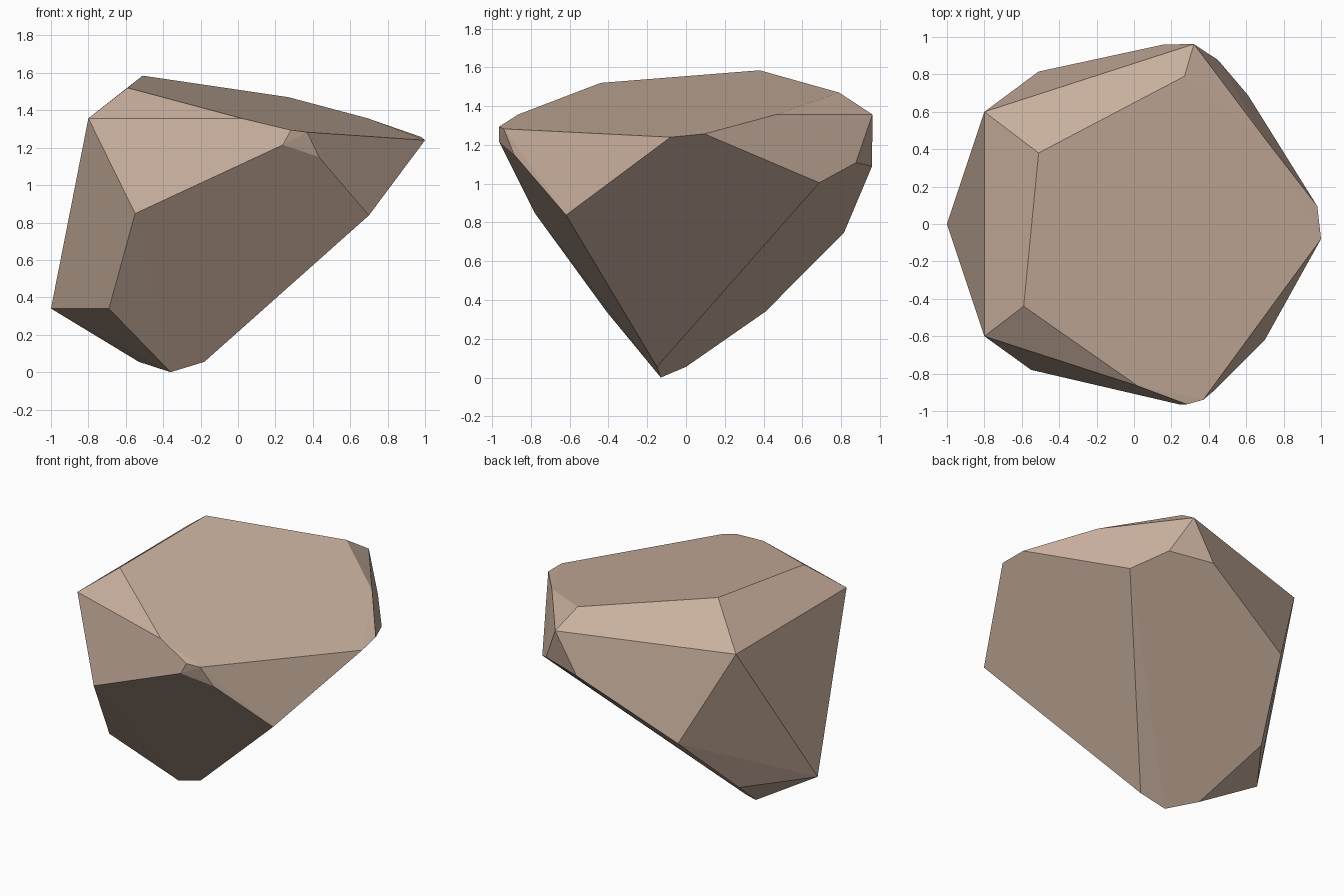
import bpy
import bmesh
from math import radians

# Remove the default object
default_cube = bpy.data.objects.get("Cube")
if default_cube:
    bpy.data.objects.remove(default_cube, do_unlink=True)


def make_material(name, color):
    material = bpy.data.materials.new(name)
    material.use_nodes = True
    material.diffuse_color = color
    shader = material.node_tree.nodes["Principled BSDF"]
    shader.inputs["Base Color"].default_value = color
    return material


def make_boulder(name, corner_groups, material):
    """Wrap a flat-faced convex stone around the chipped corners."""
    bm = bmesh.new()
    for group in corner_groups:
        for corner in group:
            bm.verts.new(corner)
    bmesh.ops.convex_hull(bm, input=bm.verts[:])
    # Merge the triangles of each flat facet
    bmesh.ops.dissolve_limit(bm, angle_limit=radians(2),
                             verts=bm.verts[:], edges=bm.edges[:])
    bmesh.ops.recalc_face_normals(bm, faces=bm.faces[:])
    mesh = bpy.data.meshes.new(name)
    bm.to_mesh(mesh)
    bm.free()
    mesh.materials.append(material)
    stone = bpy.data.objects.new(name, mesh)
    bpy.context.collection.objects.link(stone)
    return stone


# Slanted top facet
crown = [(-.59, -.44, 1.52), (-.51, .38, 1.585), (.27, .79, 1.47),
         (.69, .47, 1.358), (.98, .095, 1.257), (1, -.08, 1.24),
         (.37, -.94, 1.283), (.283, -.964, 1.294), (.02, -.866, 1.357)]

# Bevelled corners just below the top
shoulder = [(-.8, .6, 1.357), (-.8, -.6, 1.357), (.32, .962, 1.357)]

# Widest corners, with small chips at front and back
waist = [(.24, -.964, 1.215), (.433, -.887, 1.15), (.16, .96, 1.09),
         (.45, .876, 1.108), (.61, .688, 1.005), (.7, -.619, .838),
         (-.55, -.78, .848), (-.51, .815, .747)]

# Tapered underside and its blunt tip
foot = [(-1, 0, .34), (-.69, -.41, .34), (-.69, .41, .34),
        (-.53, 0, .055), (-.18, -.15, .055), (-.36, -.13, 0)]

stone_color = make_material("warm_grey_stone", (.58, .43, .34, 1))
make_boulder("boulder", (crown, shoulder, waist, foot), stone_color)
